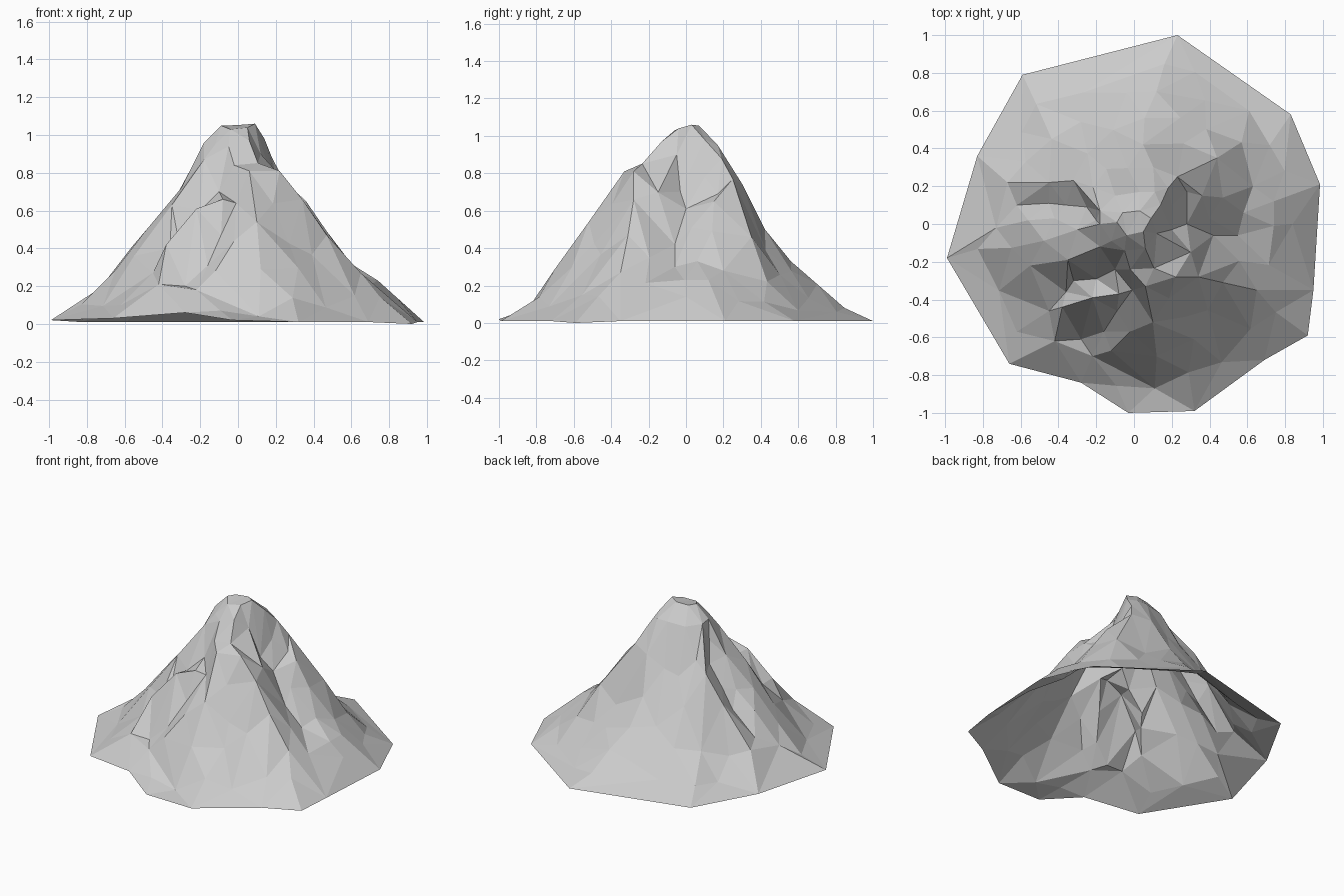
import bpy
import bmesh
import math
import random
from mathutils import Vector
from mathutils.geometry import delaunay_2d_cdt, intersect_line_line_2d

random.seed(7)

cube = bpy.data.objects.get("Cube")
if cube:
    bpy.data.objects.remove(cube, do_unlink=True)

# Foot of the mountain, counter-clockwise from the back
foot = [(.23, 1, .01), (-.59, .79, .01), (-.83, .36, .01), (-.99, -.18, .02),
        (-.66, -.74, .03), (-.28, -.84, .06), (-.03, -1, .02), (.32, -.99, .01),
        (.69, -.72, .01), (.92, -.59, 0), (.95, -.35, .01), (.985, .21, .01),
        (.83, .58, .01)]

# General slope towards each side: heights at even steps from centre to foot
slopes = {
    "left": [1.06, 1.04, .84, .72, .59, .43, .31, .25, .17, .08, .01],
    "back": [1.06, 1.03, .9, .7, .55, .4, .31, .21, .1, .04, .01],
    "right": [1.06, 1.04, .93, .78, .57, .46, .36, .21, .12, .06, .02],
    "front": [1.06, 1, .88, .8, .66, .54, .42, .29, .14, .06, .02],
}
sides = list(slopes.values())

# Crests, gullies and ledges, each a short path running along the rock
summit = [(-.09, .01, 1.05), (-.04, -.06, 1.03), (.05, -.04, 1.04),
          (.09, .03, 1.06), (.03, .07, 1.055), (-.06, .06, 1.05)]
shoulder = [(.06, -.13, .97), (-.05, -.14, .94), (-.12, -.09, .95),
            (-.18, 0, .96), (-.18, .07, .95), (-.1, .15, .94),
            (.03, .17, .95), (.11, .17, .95), (.14, .1, .98)]
front_shelf = [(.06, -.13, .97), (-.02, -.24, .84), (.06, -.33, .81),
               (.22, -.28, .81)]
front_left_ridge = [(.22, -.28, .81), (.34, -.28, .66), (.47, -.31, .47),
                    (.65, -.35, .27), (.95, -.35, .01)]
left_gully = [(.12, -.05, .9), (.2, -.03, .7), (.28, 0, .61), (.42, -.06, .42),
              (.55, -.06, .3)]
left_crag = [(.2, .1, .78), (.28, .17, .69), (.36, .15, .65), (.47, .14, .49),
             (.58, .06, .33), (.74, -.01, .23)]
left_foot_rock = [(.4, .03, .51), (.58, .06, .33), (.63, .2, .28),
                  (.74, .12, .23), (.84, .0, .14)]
back_left_ridge = [(.09, .03, 1.06), (.14, .1, .98), (.18, .19, .88),
                   (.23, .25, .77), (.44, .35, .46)]
right_ridge = [(-.18, .07, .95), (-.32, .23, .69), (-.45, .22, .5),
               (-.67, .22, .23)]
right_gully = [(-.2, .02, .82), (-.25, .09, .69), (-.36, .1, .55),
               (-.45, .11, .42), (-.62, .1, .26)]
right_spur = [(-.3, -.03, .72), (-.42, .03, .53), (-.56, .02, .41),
              (-.73, -.02, .19)]
front_right_crest = [(-.04, -.06, 1.03), (-.12, -.09, .95), (-.18, -.12, .87),
                     (-.35, -.19, .63), (-.55, -.22, .36)]
front_right_step = [(-.1, -.24, .7), (-.2, -.29, .6), (-.32, -.3, .47)]
spur_rim = [(-.01, -.35, .64), (-.08, -.37, .66), (-.22, -.39, .61),
            (-.38, -.44, .42), (-.42, -.62, .21), (-.22, -.7, .18),
            (.11, -.87, .04)]
spur_edge = [(-.01, -.35, .64), (-.02, -.57, .44), (-.12, -.67, .28),
             (-.22, -.7, .18)]
spur_scoop = [(-.09, -.46, .47), (-.16, -.57, .31), (-.28, -.61, .2)]
front_face = [(.1, -.52, .54), (.12, -.7, .29), (.11, -.87, .04)]
front_right_hollow = [(-.36, -.36, .4), (-.45, -.46, .27), (-.62, -.57, .1)]
ridges = [shoulder, front_shelf, front_left_ridge, left_gully, left_crag,
          left_foot_rock, back_left_ridge, right_ridge, right_gully, right_spur,
          front_right_crest, front_right_step, spur_rim, spur_edge, spur_scoop,
          front_face, front_right_hollow]


def foot_distance(direction):
    """Distance from the centre to the foot along a direction."""
    for a, b in zip(foot, foot[1:] + foot[:1]):
        hit = intersect_line_line_2d(Vector((0, 0)), direction * 2,
                                     Vector(a[:2]), Vector(b[:2]))
        if hit:
            return hit.length
    return 1.0


def slope_height(point):
    """Height of the smooth cone-like body, blended between the four sides."""
    if point.length < .001:
        return sides[0][0]
    t = min(point.length / foot_distance(point.normalized()), .999) * 10
    step, part = int(t), t % 1
    turn = (math.atan2(point.y, point.x) / (math.pi / 2)) % 4
    side, blend = int(turn) % 4, turn % 1
    near, far = [s[step] * (1 - part) + s[step + 1] * part
                 for s in (sides[side], sides[(side + 1) % 4])]
    return near * (1 - blend) + far * blend


# Collect the landmark points and the edges that must be kept
points, heights, edges = [], [], []


def add_point(x, y, z):
    for i, p in enumerate(points):
        if (p - Vector((x, y))).length < .004:
            return i
    points.append(Vector((x, y)))
    heights.append(z)
    return len(points) - 1


def add_path(path, closed=False):
    ids = [add_point(*p) for p in path]
    edges.extend(zip(ids, ids[1:]))
    if closed:
        edges.append((ids[-1], ids[0]))
    return ids


rim = add_path(foot, closed=True)
add_path(summit, closed=True)
for ridge in ridges:
    add_path(ridge)

landmarks = [(p.copy(), z - slope_height(p)) for p, z in zip(points, heights)]


def ground_height(point):
    """Smooth body pulled towards the nearby landmarks."""
    total = weight = 0
    for mark, offset in landmarks:
        w = math.exp(-((point - mark).length / .1) ** 2)
        total += w * offset
        weight += w
    return slope_height(point) + total / max(weight, 1)


# Scatter loose points over the slopes so that the facets are irregular
for attempt in range(2000):
    angle, t = random.uniform(0, math.tau), math.sqrt(random.random()) * .9
    aim = Vector((math.cos(angle), math.sin(angle)))
    spot = aim * foot_distance(aim) * t
    gap = .08 + .08 * t
    if all((spot - p).length > gap for p in points):
        add_point(spot.x, spot.y, ground_height(spot) + random.uniform(-.008, .008))

# Triangulate the plan and lift it into an open shell
plan, _, tris, origin, _, _ = delaunay_2d_cdt(points, edges, [rim], 1, .0001)
bm = bmesh.new()
verts = [bm.verts.new((p.x, p.y, heights[o[0]] if o else ground_height(p)))
         for p, o in zip(plan, origin)]
for tri in tris:
    bm.faces.new([verts[i] for i in tri])
bm.normal_update()
for face in bm.faces:
    if face.normal.z < 0:
        face.normal_flip()

mesh = bpy.data.meshes.new("mountain")
bm.to_mesh(mesh)
bm.free()
mountain = bpy.data.objects.new("mountain", mesh)
bpy.context.collection.objects.link(mountain)

# Plain grey rock
rock = bpy.data.materials.new("rock_grey")
rock.use_nodes = True
grey = (.6, .6, .6, 1)
rock.diffuse_color = grey
rock.node_tree.nodes["Principled BSDF"].inputs["Base Color"].default_value = grey
mesh.materials.append(rock)
